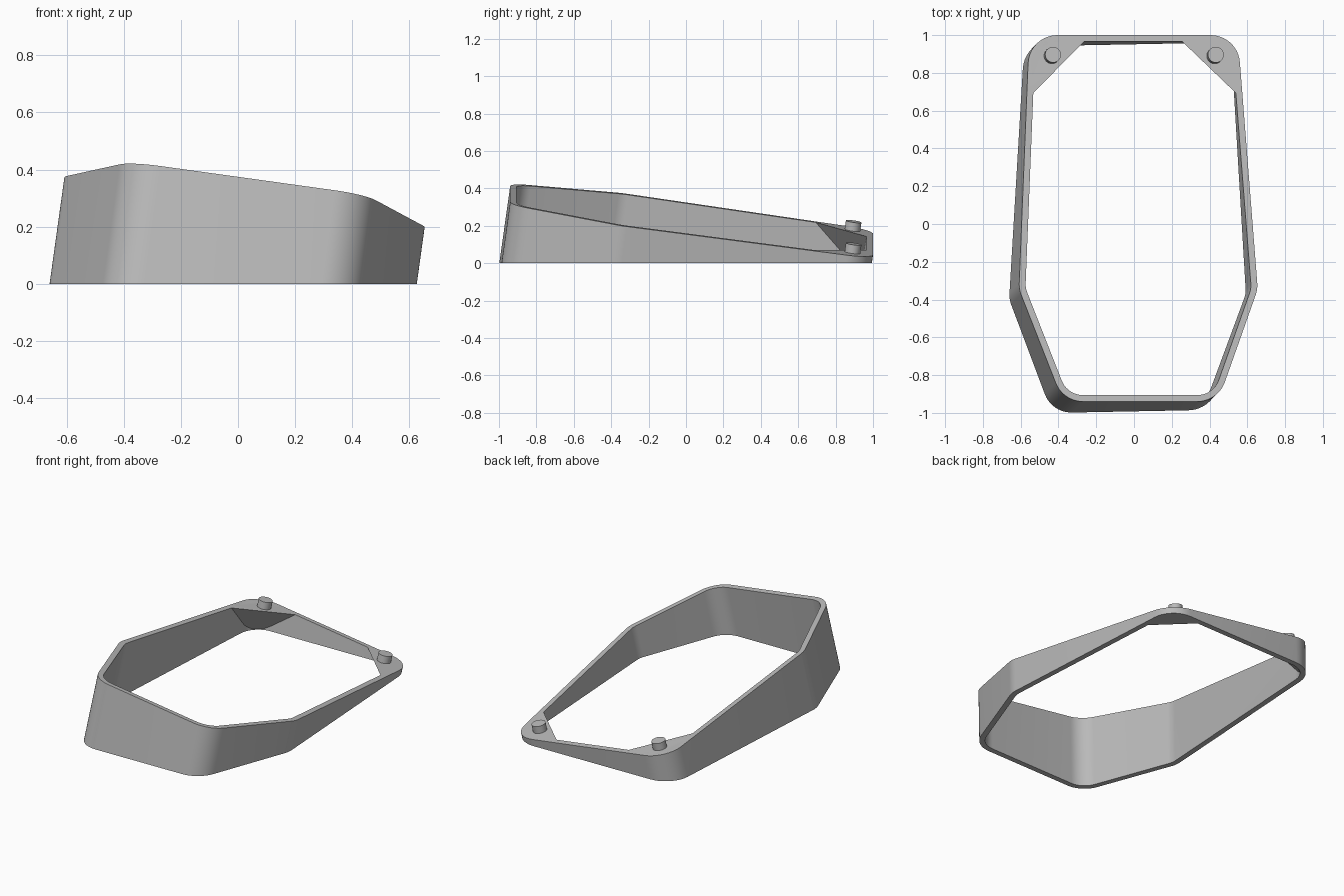
import bpy, bmesh, math
from mathutils import Vector

if "Cube" in bpy.data.objects:
    bpy.data.objects.remove(bpy.data.objects["Cube"])

grey = bpy.data.materials.new("plain grey")
grey.use_nodes = True
grey.diffuse_color = (0.5, 0.5, 0.5, 1)
grey.node_tree.nodes["Principled BSDF"].inputs["Base Color"].default_value = (0.5, 0.5, 0.5, 1)

SX, SY, TOP = -0.139, -0.141, 0.242      # tilted rim plane
AXIS = Vector((-SX, -SY, 1))             # walls run square to the rim
WALL, RADIUS, STEPS = 0.034, 0.155, 10

# Rim corners, counter-clockwise, mirrored about a slightly skewed centre line
stations = [(0.41, -0.94), (0.632, -0.345), (0.552, 1.0)]


def mid(y):
    return 0.0165 - 0.0192 * y


corners = [Vector((mid(y) + w, y)) for w, y in stations]
corners += [Vector((mid(y) - w, y)) for w, y in reversed(stations)]


def ring(inset):
    """Rounded outline, moved inwards by inset."""
    pts = []
    for i, p in enumerate(corners):
        a = (p - corners[i - 1]).normalized()
        b = (corners[(i + 1) % len(corners)] - p).normalized()
        turn = a.angle(b)
        start = p - a * RADIUS * math.tan(turn / 2)
        centre = start + Vector((-a.y, a.x)) * RADIUS
        first = math.atan2(-a.x, a.y)
        for k in range(STEPS + 1):
            t = first + turn * k / STEPS
            pts.append(centre + Vector((math.cos(t), math.sin(t))) * (RADIUS - inset))
    return pts


def on_rim(x, y):
    return Vector((x, y, TOP + SX * x + SY * y))


def loops(bm, inset):
    """Outline on the rim plane and its foot on the ground."""
    tops = [on_rim(*p) for p in ring(inset)]
    return ([bm.verts.new(p) for p in tops],
            [bm.verts.new(p - AXIS * p.z) for p in tops])


def bridge(bm, a, b):
    for i in range(len(a)):
        j = (i + 1) % len(a)
        bm.faces.new((a[i], a[j], b[j], b[i]))


def finish(bm, name):
    bmesh.ops.recalc_face_normals(bm, faces=bm.faces)
    mesh = bpy.data.meshes.new(name)
    bm.to_mesh(mesh)
    bm.free()
    mesh.materials.append(grey)
    ob = bpy.data.objects.new(name, mesh)
    bpy.context.collection.objects.link(ob)
    return ob


def activate(ob):
    bpy.ops.object.select_all(action='DESELECT')
    ob.select_set(True)
    bpy.context.view_layer.objects.active = ob


# Wedge-shaped wall
bm = bmesh.new()
outer_top, outer_foot = loops(bm, 0)
inner_top, inner_foot = loops(bm, WALL)
bridge(bm, outer_top, outer_foot)
bridge(bm, inner_top, inner_foot)
bridge(bm, outer_top, inner_top)
bridge(bm, outer_foot, inner_foot)
frame = finish(bm, "wedge_frame")


# Corner gussets: sloped underside running from the hypotenuse down to the corner
def gusset(name, a, b):
    bm = bmesh.new()
    top, foot = loops(bm, WALL / 2)
    bridge(bm, top, foot)
    bm.faces.new(top)
    bm.faces.new(foot)
    along = b - a
    outward = along.cross(AXIS).normalized()
    if outward.y < 0:
        outward = -outward
    slope = outward - AXIS.normalized() * 1.3
    normal = along.cross(slope)
    if normal.dot(outward) < 0:
        normal = -normal
    cut = bmesh.ops.bisect_plane(bm, geom=bm.verts[:] + bm.edges[:] + bm.faces[:],
                                 plane_co=a, plane_no=normal, clear_inner=True)
    edges = [e for e in cut["geom_cut"] if isinstance(e, bmesh.types.BMEdge)]
    bmesh.ops.holes_fill(bm, edges=edges)
    return finish(bm, name)


for name, a, b in (("left_gusset", on_rim(0.253, 0.968), on_rim(0.527, 0.705)),
                   ("right_gusset", on_rim(-0.262, 0.968), on_rim(-0.527, 0.7))):
    part = gusset(name, a, b)
    activate(frame)
    mod = frame.modifiers.new("join", 'BOOLEAN')
    mod.operation = 'UNION'
    mod.solver = 'EXACT'
    mod.object = part
    bpy.ops.object.modifier_apply(modifier=mod.name)
    bpy.data.objects.remove(part)

activate(frame)
bpy.ops.object.shade_smooth_by_angle(angle=math.radians(30))

# Locating pegs on the gussets
for name, x in (("left_peg", 0.427), ("right_peg", -0.435)):
    bpy.ops.mesh.primitive_cylinder_add(vertices=32, radius=0.042, depth=0.07)
    peg = bpy.context.object
    peg.name = name
    peg.location = on_rim(x, 0.89) + AXIS.normalized() * 0.012
    peg.rotation_mode = 'QUATERNION'
    peg.rotation_quaternion = Vector((0, 0, 1)).rotation_difference(AXIS)
    peg.data.materials.append(grey)
    bpy.ops.object.shade_smooth_by_angle(angle=math.radians(30))
